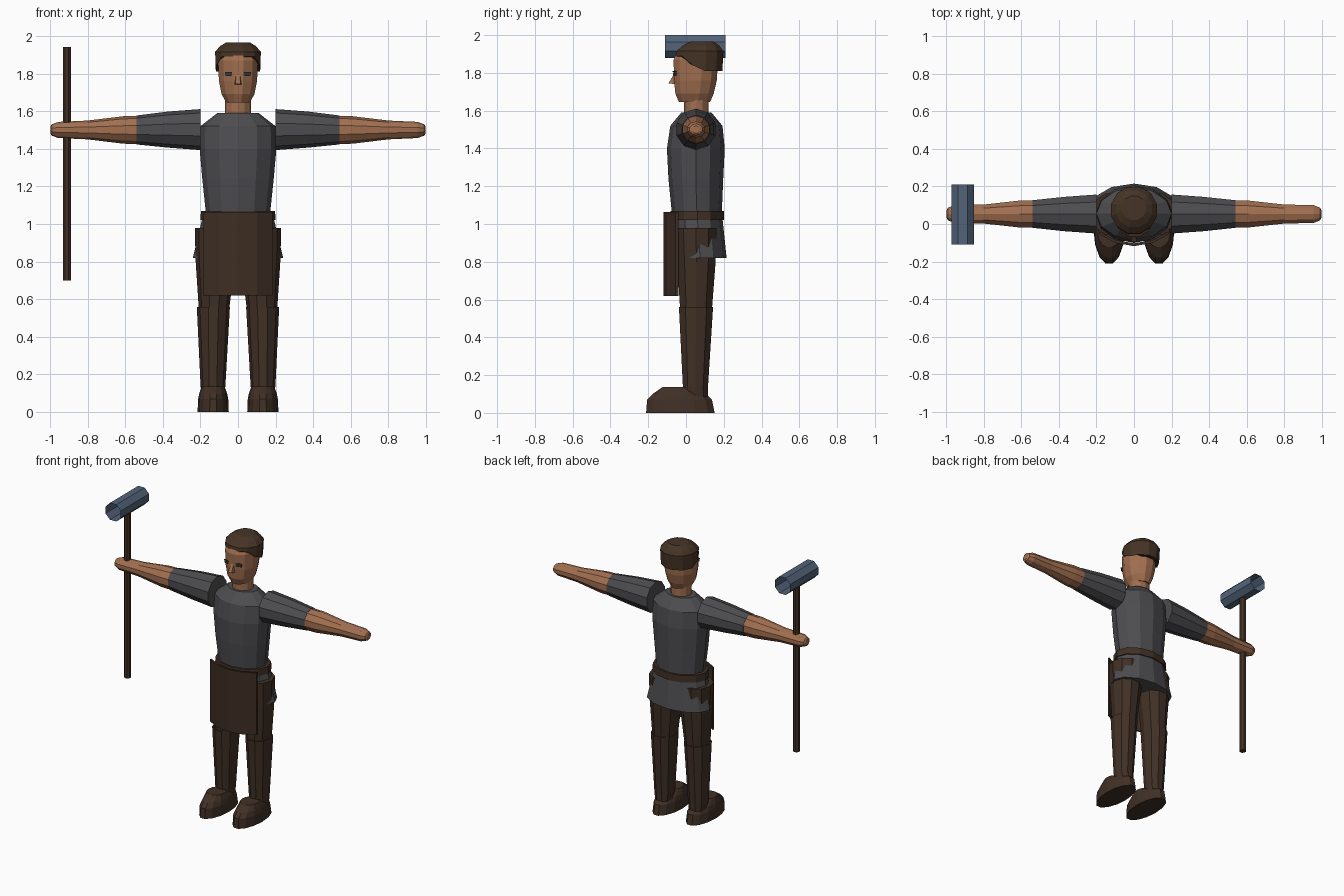
import bpy, bmesh
from math import sin, cos, pi, radians

if "Cube" in bpy.data.objects:
    bpy.data.objects.remove(bpy.data.objects["Cube"])


def material(name, rgb):
    m = bpy.data.materials.new(name)
    m.use_nodes = True
    m.diffuse_color = (*rgb, 1)
    bsdf = next(n for n in m.node_tree.nodes if n.type == 'BSDF_PRINCIPLED')
    bsdf.inputs["Base Color"].default_value = (*rgb, 1)
    bsdf.inputs["Roughness"].default_value = 0.9
    return m


SKIN = material("skin", (0.36, 0.16, 0.08))
CLOTH = material("grey cloth", (0.075, 0.075, 0.082))
LEATHER = material("dark leather", (0.052, 0.03, 0.019))
APRON = material("apron leather", (0.047, 0.027, 0.017))
HAIR = material("brown hair", (0.06, 0.034, 0.019))
WOOD = material("dark wood", (0.057, 0.031, 0.019))
STEEL = material("blue steel", (0.085, 0.125, 0.19))
EYE = material("eye", (0.03, 0.04, 0.055))


def finish(name, bm, mat):
    bmesh.ops.recalc_face_normals(bm, faces=bm.faces)
    mesh = bpy.data.meshes.new(name)
    bm.to_mesh(mesh)
    bm.free()
    mesh.materials.append(mat)
    ob = bpy.data.objects.new(name, mesh)
    bpy.context.collection.objects.link(ob)
    return ob


def loft(name, mat, rings, sides=12, axis='z', phase=0.0, caps=True, lift=None):
    """Skin elliptical rings (t, centre_a, centre_b, radius_a, radius_b) along an axis."""
    place = {'z': lambda a, b, t: (a, b, t),
             'x': lambda a, b, t: (t, a, b),
             'y': lambda a, b, t: (a, t, b)}[axis]
    bm = bmesh.new()
    loops = []
    for t, ca, cb, ra, rb in rings:
        angles = [phase + 2 * pi * i / sides for i in range(sides)]
        loops.append([bm.verts.new(place(ca + ra * cos(g), cb + rb * sin(g), t))
                      for g in angles])
    for low, high in zip(loops, loops[1:]):
        for i in range(sides):
            j = (i + 1) % sides
            bm.faces.new((low[i], low[j], high[j], high[i]))
    if caps:
        bm.faces.new(loops[0])
        bm.faces.new(loops[-1])
    if lift:
        for v in loops[0]:
            v.co.z = lift(v.co.y)
    return finish(name, bm, mat)


def prism(name, mat, outline, z0, z1):
    """Extrude an xy outline upward."""
    bm = bmesh.new()
    face = bm.faces.new([bm.verts.new((x, y, z0)) for x, y in outline])
    up = bmesh.ops.extrude_face_region(bm, geom=[face])
    for v in up["geom"]:
        if isinstance(v, bmesh.types.BMVert):
            v.co.z = z1
    return finish(name, bm, mat)


# Tunic: flared skirt, waist, chest and shoulders
loft("tunic", CLOTH, [
    (0.82, 0, 0.075, 0.24, 0.14), (1.03, 0, 0.06, 0.19, 0.133),
    (1.07, 0, 0.057, 0.172, 0.133), (1.24, 0, 0.052, 0.19, 0.145),
    (1.40, 0, 0.052, 0.204, 0.153), (1.52, 0, 0.055, 0.20, 0.138),
    (1.59, 0, 0.055, 0.11, 0.08)])
loft("belt", LEATHER, [(1.02, 0, 0.06, 0.2, 0.142), (1.07, 0, 0.06, 0.197, 0.142)])

# Apron: a gently bowed sheet hanging from the belt
bow = [(-0.183, -0.055), (-0.1, -0.1), (0, -0.118), (0.1, -0.1), (0.183, -0.055)]
prism("apron", APRON, bow + [(x, y + 0.015) for x, y in reversed(bow)], 0.62, 1.063)

# Neck and head
loft("neck", SKIN, [(1.56, 0, 0.055, 0.07, 0.065), (1.70, 0, 0.055, 0.07, 0.065)])
loft("head", SKIN, [
    (1.645, 0, 0.045, 0.065, 0.085), (1.69, 0, 0.045, 0.09, 0.105),
    (1.76, 0, 0.05, 0.105, 0.117), (1.87, 0, 0.052, 0.11, 0.122),
    (1.92, 0, 0.06, 0.09, 0.105)], phase=pi / 12)


def hairline(y):
    if y > 0.05:
        return 1.81
    return 1.84 if y > -0.01 else 1.89


loft("hair", HAIR, [
    (1.81, 0, 0.069, 0.122, 0.128), (1.915, 0, 0.074, 0.126, 0.128),
    (1.945, 0, 0.08, 0.1, 0.1), (1.965, 0, 0.085, 0.066, 0.066)],
    phase=pi / 12, lift=hairline)

# Nose wedge
bm = bmesh.new()
base = [bm.verts.new(p) for p in
        [(-0.02, -0.055, 1.74), (0.02, -0.055, 1.74), (0.01, -0.06, 1.80), (-0.01, -0.06, 1.80)]]
tip = [bm.verts.new((x, -0.093, 1.745)) for x in (-0.013, 0.013)]
for f in ((base[0], base[1], tip[1], tip[0]), (tip[0], tip[1], base[2], base[3]),
          (base[0], tip[0], base[3]), (base[1], base[2], tip[1]), base):
    bm.faces.new(f)
finish("nose", bm, SKIN)

for side, s in (("left", 1), ("right", -1)):
    # Eye plates and brows lie on the face
    for part, mat, z0, z1, wide, out in (("eye", EYE, 1.787, 1.803, 0.016, 0.0),
                                         ("brow", HAIR, 1.804, 1.809, 0.019, 0.001)):
        prism(f"{side}_{part}", mat, [
            (s * (0.05 - wide), -0.07 - out), (s * (0.05 + wide), -0.058 - out),
            (s * (0.05 + wide), -0.05 - out), (s * (0.05 - wide), -0.062 - out)], z0, z1)

    # Arms held straight out
    loft(f"{side}_sleeve", CLOTH, [
        (s * 0.20, 0.053, 1.502, 0.109, 0.109), (s * 0.37, 0.053, 1.502, 0.096, 0.096),
        (s * 0.54, 0.053, 1.50, 0.077, 0.077)], 10, 'x', pi / 10)
    loft(f"{side}_forearm", SKIN, [
        (s * 0.535, 0.053, 1.50, 0.075, 0.075), (s * 0.61, 0.053, 1.50, 0.075, 0.073),
        (s * 0.80, 0.053, 1.50, 0.053, 0.05), (s * 0.955, 0.053, 1.50, 0.05, 0.043),
        (s * 0.99, 0.053, 1.50, 0.035, 0.03), (s * 0.997, 0.053, 1.50, 0.02, 0.02)],
        10, 'x', pi / 10)

    # Thighs reach through the skirt at the hips
    loft(f"{side}_thigh", LEATHER, [
        (0.54, s * 0.128, 0.053, 0.08, 0.088), (0.80, s * 0.12, 0.055, 0.105, 0.107),
        (0.98, s * 0.118, 0.053, 0.112, 0.115)], 10)
    loft(f"{side}_boot_shaft", LEATHER, [
        (0.08, s * 0.133, 0.053, 0.058, 0.066), (0.14, s * 0.133, 0.05, 0.066, 0.07),
        (0.56, s * 0.131, 0.053, 0.088, 0.095)], 10)
    loft(f"{side}_shoe", LEATHER, [
        (0.0, s * 0.132, -0.03, 0.083, 0.186), (0.07, s * 0.132, -0.034, 0.08, 0.176),
        (0.10, s * 0.132, -0.036, 0.074, 0.145), (0.137, s * 0.132, -0.055, 0.06, 0.07)], 14)

# Long hammer: wooden shaft through the right hand, open octagonal head
loft("hammer_shaft", WOOD, [(0.70, -0.91, 0.053, 0.023, 0.023),
                            (1.94, -0.91, 0.053, 0.023, 0.023)], 8, phase=pi / 8)
r = 0.06 / cos(pi / 8)
loft("hammer_head", STEEL, [(-0.11, -0.91, 1.94, r, r), (0.21, -0.91, 1.94, r, r)],
     8, 'y', pi / 8, caps=False)
